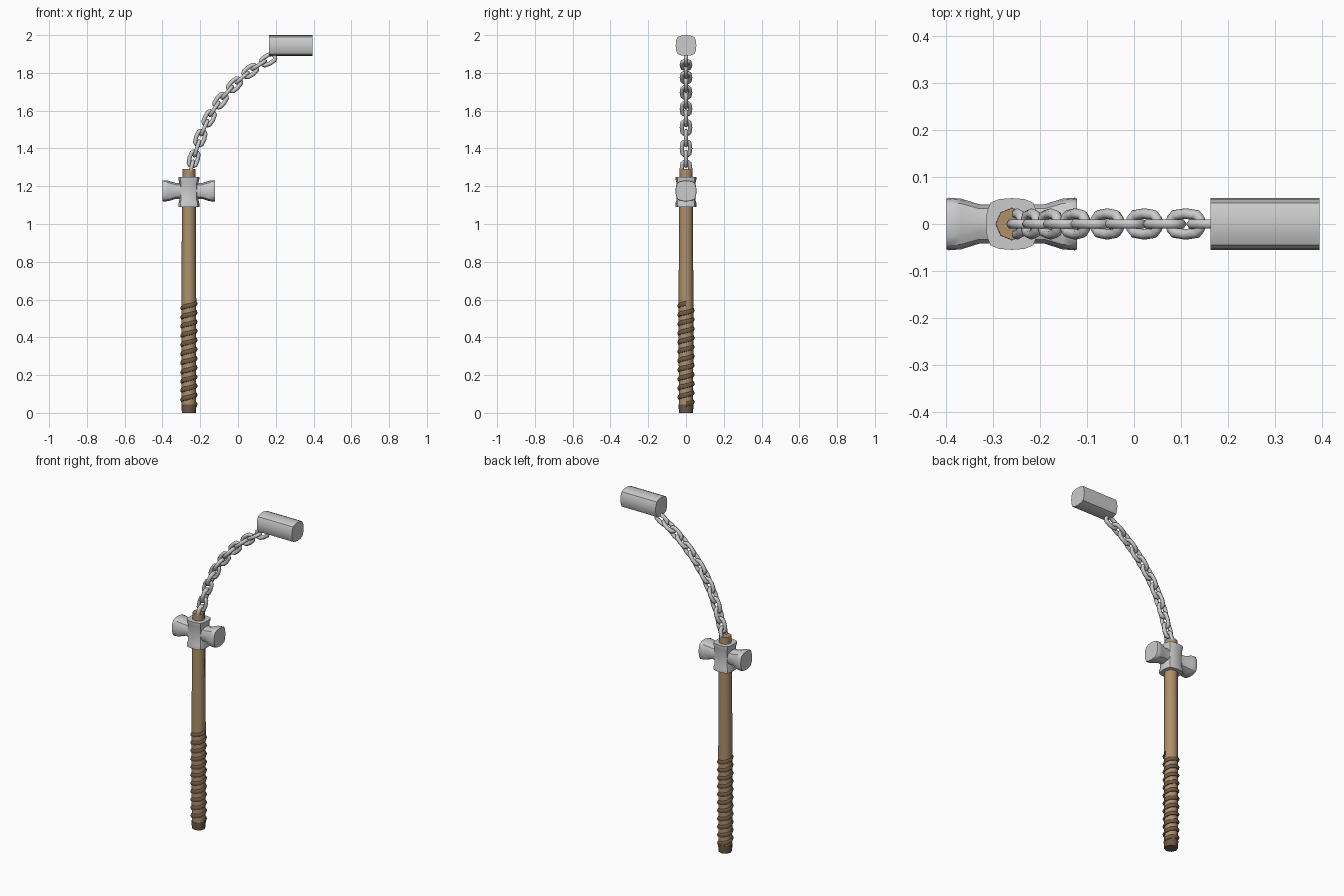
import bpy, math
from mathutils import Vector

if "Cube" in bpy.data.objects:
    bpy.data.objects.remove(bpy.data.objects["Cube"])

CX = -0.26          # handle axis
TAU = 2 * math.pi


def material(name, color):
    m = bpy.data.materials.new(name)
    m.diffuse_color = (*color, 1)
    m.use_nodes = True
    m.node_tree.nodes["Principled BSDF"].inputs["Base Color"].default_value = m.diffuse_color
    return m


WOOD = material("wood", (0.42, 0.28, 0.15))
LEATHER = material("leather", (0.16, 0.10, 0.06))


def make(name, verts, faces, mat=None, angle=40):
    me = bpy.data.meshes.new(name)
    me.from_pydata([tuple(v) for v in verts], [], faces)
    ob = bpy.data.objects.new(name, me)
    bpy.context.collection.objects.link(ob)
    if mat:
        me.materials.append(mat)
    bpy.ops.object.select_all(action='DESELECT')
    ob.select_set(True)
    bpy.context.view_layer.objects.active = ob
    bpy.ops.object.mode_set(mode='EDIT')
    bpy.ops.mesh.select_all(action='SELECT')
    bpy.ops.mesh.normals_make_consistent(inside=False)
    bpy.ops.object.mode_set(mode='OBJECT')
    bpy.ops.object.shade_smooth_by_angle(angle=math.radians(angle))
    return ob


def loft(name, rings, mat=None, angle=40, closed=False):
    """Skin equal-sized rings; cap the ends unless the loft closes on itself."""
    n, k = len(rings[0]), len(rings)
    verts = [v for r in rings for v in r]
    faces = []
    for i in range(k if closed else k - 1):
        a, b = i * n, (i + 1) % k * n
        faces += [(a + j, a + (j + 1) % n, b + (j + 1) % n, b + j) for j in range(n)]
    if not closed:
        faces += [tuple(range(n)), tuple(range((k - 1) * n, k * n))]
    return make(name, verts, faces, mat, angle)


def rounded(half, r, bulge=0.0):
    """Rounded square outline with slightly bulging sides."""
    pts = []
    for q in range(4):
        mid = math.pi / 4 + q * math.pi / 2
        c = (half - bulge - r) * math.sqrt(2)
        for s in (-1, 0, 1):
            a = mid + s * math.pi / 4
            pts.append((c * math.cos(mid) + r * math.cos(a),
                        c * math.sin(mid) + r * math.sin(a)))
        a = mid + math.pi / 4
        pts.append((half * math.cos(a), half * math.sin(a)))
    return pts


def circle(r, n=8):
    return [(r * math.cos(TAU * i / n), r * math.sin(TAU * i / n)) for i in range(n)]


def along_x(stations, z):
    return [[(x, p, z + q) for p, q in rounded(h, r, 0.003)] for x, h, r in stations]


def along_z(stations):
    return [[(CX + p, q, z) for p, q in circle(r)] for z, r in stations]


# Wooden shaft and dark butt
loft("handle", along_z([(0.03, 0.038), (0.6, 0.039), (1.11, 0.037), (1.29, 0.034)]), WOOD, 50)
loft("handle_butt", along_z([(0, 0.037), (0.045, 0.040)]), LEATHER, 50)

# Leather strip wound round the grip
turns, per, z0, pitch = 11, 8, 0.035, 0.0485
rings = []
for i in range(turns * per + 1):
    a, z = TAU * i / per, z0 + pitch * i / per
    prof = [(0.034, -0.003), (0.042, 0.0), (0.046, 0.014), (0.041, 0.030), (0.034, 0.033)]
    rings.append([(CX + r * math.cos(a), r * math.sin(a), z + dz * 0.75) for r, dz in prof])
loft("grip_wrap", rings, LEATHER, 50)

# Hammer socket with slightly flared ends
loft("hammer_socket", [[(CX + p, q, z) for p, q in rounded(h, 0.026, 0.002)]
                       for z, h in [(1.09, 0.055), (1.11, 0.055), (1.125, 0.051),
                                    (1.22, 0.051), (1.235, 0.055), (1.25, 0.055)]])

# Two mirrored striking faces
for side, label in ((-1, "left"), (1, "right")):
    st = [(CX + side * d, h, r) for d, h, r in
          [(0.03, 0.042, 0.022), (0.07, 0.042, 0.022), (0.108, 0.054, 0.025),
           (0.134, 0.056, 0.026), (0.139, 0.054, 0.026)]]
    loft("hammer_face_" + label, along_x(st, 1.175))

# Chain: links alternate between two perpendicular planes
centres = [Vector((x, 0, z)) for x, z in [
    (-0.248, 1.293), (-0.235, 1.345), (-0.218, 1.400), (-0.200, 1.455), (-0.178, 1.510),
    (-0.153, 1.560), (-0.125, 1.610), (-0.092, 1.653), (-0.057, 1.697), (-0.018, 1.737),
    (0.022, 1.775), (0.065, 1.810), (0.110, 1.842), (0.160, 1.870)]]
Y = Vector((0, 1, 0))
for i, c in enumerate(centres):
    t = (centres[min(i + 1, 13)] - centres[max(i - 1, 0)]).normalized()
    n = t.cross(Y)
    wide, normal = (Y, n) if i % 2 == 0 else (n, Y)
    rings = []
    for k in range(12):
        a = TAU * k / 12
        shift = 0.017 * (1 if math.cos(a) > 0.01 else -1 if math.cos(a) < -0.01 else 0)
        out = t * math.cos(a) + wide * math.sin(a)
        p = c + t * shift + out * 0.022
        rings.append([p + out * u + normal * v for u, v in circle(0.0115, 6)])
    loft("chain_link_%02d" % (i + 1), rings, closed=True, angle=65)

# Weight at the chain's end
loft("chain_weight", along_x([(0.163, 0.055, 0.026), (0.395, 0.055, 0.026)], 1.945))
